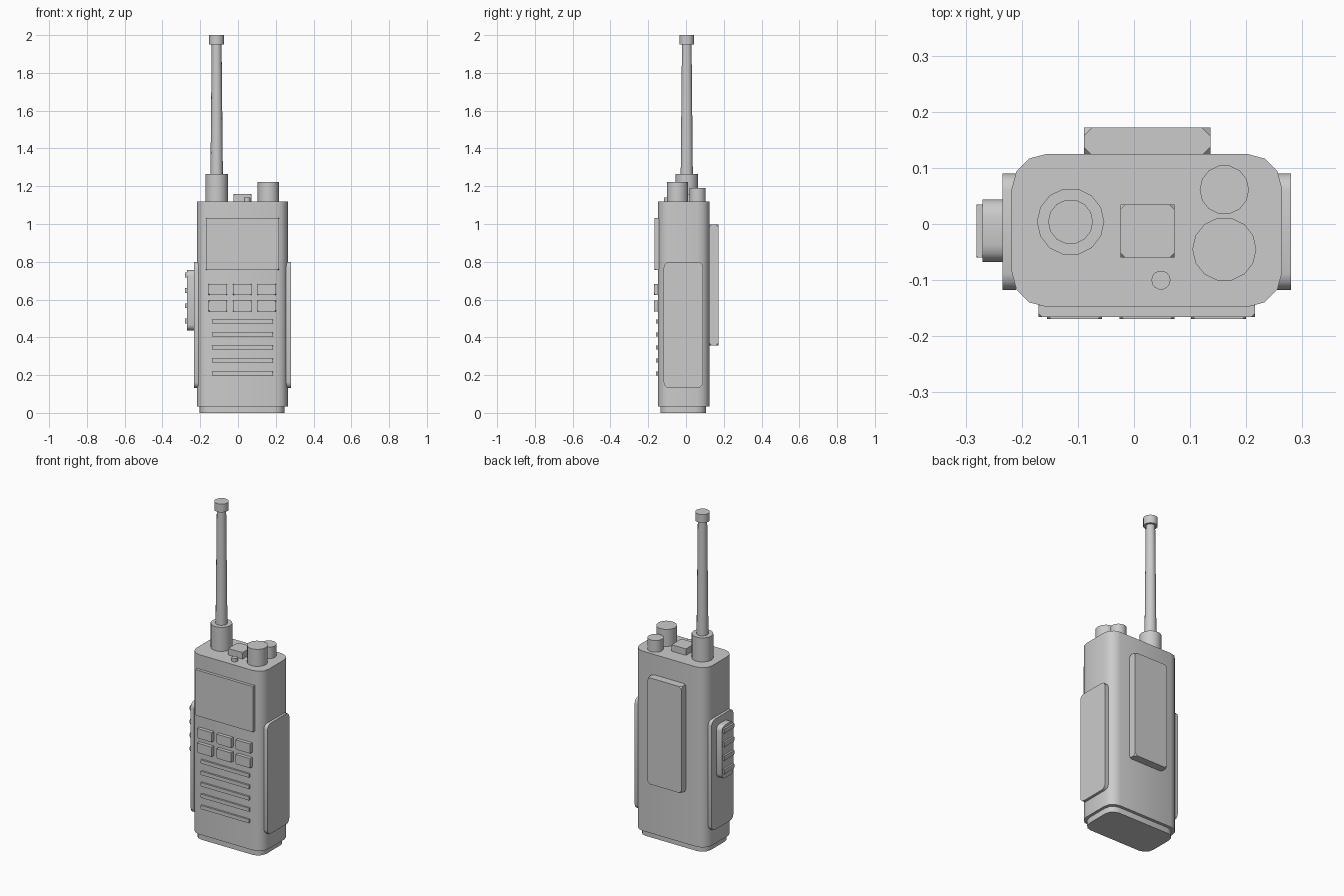
import bpy, bmesh, math
from mathutils import Vector

if "Cube" in bpy.data.objects:
    bpy.data.objects.remove(bpy.data.objects["Cube"])

grey = bpy.data.materials.new("plain_grey")
grey.diffuse_color = (0.6, 0.6, 0.6, 1)
grey.use_nodes = True
grey.node_tree.nodes["Principled BSDF"].inputs["Base Color"].default_value = grey.diffuse_color


def finish(name, bm, smooth=False):
    bmesh.ops.recalc_face_normals(bm, faces=bm.faces)
    me = bpy.data.meshes.new(name)
    bm.to_mesh(me)
    bm.free()
    ob = bpy.data.objects.new(name, me)
    bpy.context.collection.objects.link(ob)
    me.materials.append(grey)
    if smooth:
        bpy.ops.object.select_all(action='DESELECT')
        ob.select_set(True)
        bpy.context.view_layer.objects.active = ob
        bpy.ops.object.shade_smooth_by_angle(angle=math.radians(35))
    return ob


def box(name, lo, hi, cut=0.0):
    """Box between two corners, with its eight corners clipped off."""
    lo, hi = Vector(lo), Vector(hi)
    bm = bmesh.new()
    bmesh.ops.create_cube(bm, size=1)
    for v in bm.verts:
        v.co = (lo + hi) / 2 + v.co * (hi - lo)
    if cut:
        bmesh.ops.bevel(bm, geom=bm.verts[:], offset=cut, segments=1,
                        affect='VERTICES', clamp_overlap=True)
    return finish(name, bm)


def rounded(name, lo, hi, radius, axis, segments=3):
    """Rounded rectangle extruded along one axis (0 = x, 2 = z)."""
    a, b = [i for i in range(3) if i != axis]
    bm = bmesh.new()
    verts = []
    corners = [(hi[a], hi[b], -1, -1), (lo[a], hi[b], 1, -1),
               (lo[a], lo[b], 1, 1), (hi[a], lo[b], -1, 1)]
    for k, (u, w, su, sw) in enumerate(corners):
        for s in range(segments + 1):
            t = math.pi / 2 * (k + s / segments)
            co = [0, 0, 0]
            co[a] = u + su * radius + radius * math.cos(t)
            co[b] = w + sw * radius + radius * math.sin(t)
            co[axis] = lo[axis]
            verts.append(bm.verts.new(co))
    face = bm.faces.new(verts)
    ext = bmesh.ops.extrude_face_region(bm, geom=[face], use_keep_orig=True)
    for g in ext["geom"]:
        if isinstance(g, bmesh.types.BMVert):
            g.co[axis] = hi[axis]
    return finish(name, bm, True)


def cylinder(name, x, y, z0, z1, r0, r1=None, sides=14):
    bm = bmesh.new()
    bmesh.ops.create_cone(bm, cap_ends=True, segments=sides, radius1=r0,
                          radius2=r0 if r1 is None else r1, depth=z1 - z0)
    turn = math.pi / 2
    for v in bm.verts:
        px, py = v.co.x, v.co.y
        v.co = (x + px * math.cos(turn) - py * math.sin(turn),
                y + px * math.sin(turn) + py * math.cos(turn),
                v.co.z + (z0 + z1) / 2)
    return finish(name, bm, True)


# Main case and stepped foot
rounded("case", (-0.218, -0.148, 0.035), (0.264, 0.125, 1.12), 0.0625, 2)
rounded("foot", (-0.203, -0.136, 0), (0.247, 0.107, 0.035), 0.055, 2)

# Antenna
cylinder("antenna_collar", -0.113, 0.004, 1.11, 1.265, 0.06)
cylinder("antenna_mast", -0.113, 0.004, 1.26, 1.955, 0.033, 0.026)
cylinder("antenna_cap", -0.113, 0.004, 1.95, 2.0, 0.04)

# Top controls
cylinder("large_knob", 0.161, -0.045, 1.11, 1.223, 0.057)
cylinder("small_knob", 0.161, 0.061, 1.11, 1.19, 0.044)
cylinder("indicator_lamp", 0.048, -0.1, 1.11, 1.14, 0.017)
box("top_button", (-0.024, -0.06, 1.115), (0.072, 0.035, 1.159), 0.009)

# Display and keypad on the front
box("display", (-0.17, -0.166, 0.757), (0.216, -0.14, 1.033), 0.007)
for row, z in enumerate((0.654, 0.566)):
    for col, x in enumerate((-0.106, 0.023, 0.151)):
        box(f"key_{row}_{col}", (x - 0.049, -0.169, z - 0.029),
            (x + 0.049, -0.14, z + 0.029), 0.007)

# Speaker slats
for i in range(5):
    z = 0.483 - 0.0688 * i
    box(f"speaker_slat_{i}", (-0.138, -0.159, z - 0.011),
        (0.184, -0.14, z + 0.011), 0.004)

# Side grips
rounded("grip_right", (0.255, -0.118, 0.132), (0.28, 0.09, 0.8), 0.03, 0)
rounded("grip_left", (-0.234, -0.118, 0.132), (-0.21, 0.09, 0.8), 0.03, 0)

# Talk button with ribs on the left
rounded("talk_button", (-0.27, -0.068, 0.437), (-0.23, 0.044, 0.757), 0.03, 0)
for i in range(4):
    z = 0.73 - 0.0815 * i
    box(f"talk_rib_{i}", (-0.281, -0.06, z - 0.013), (-0.262, 0.035, z + 0.013), 0.004)

# Belt clip on the back
box("belt_clip", (-0.089, 0.122, 0.356), (0.136, 0.172, 0.998), 0.015)
